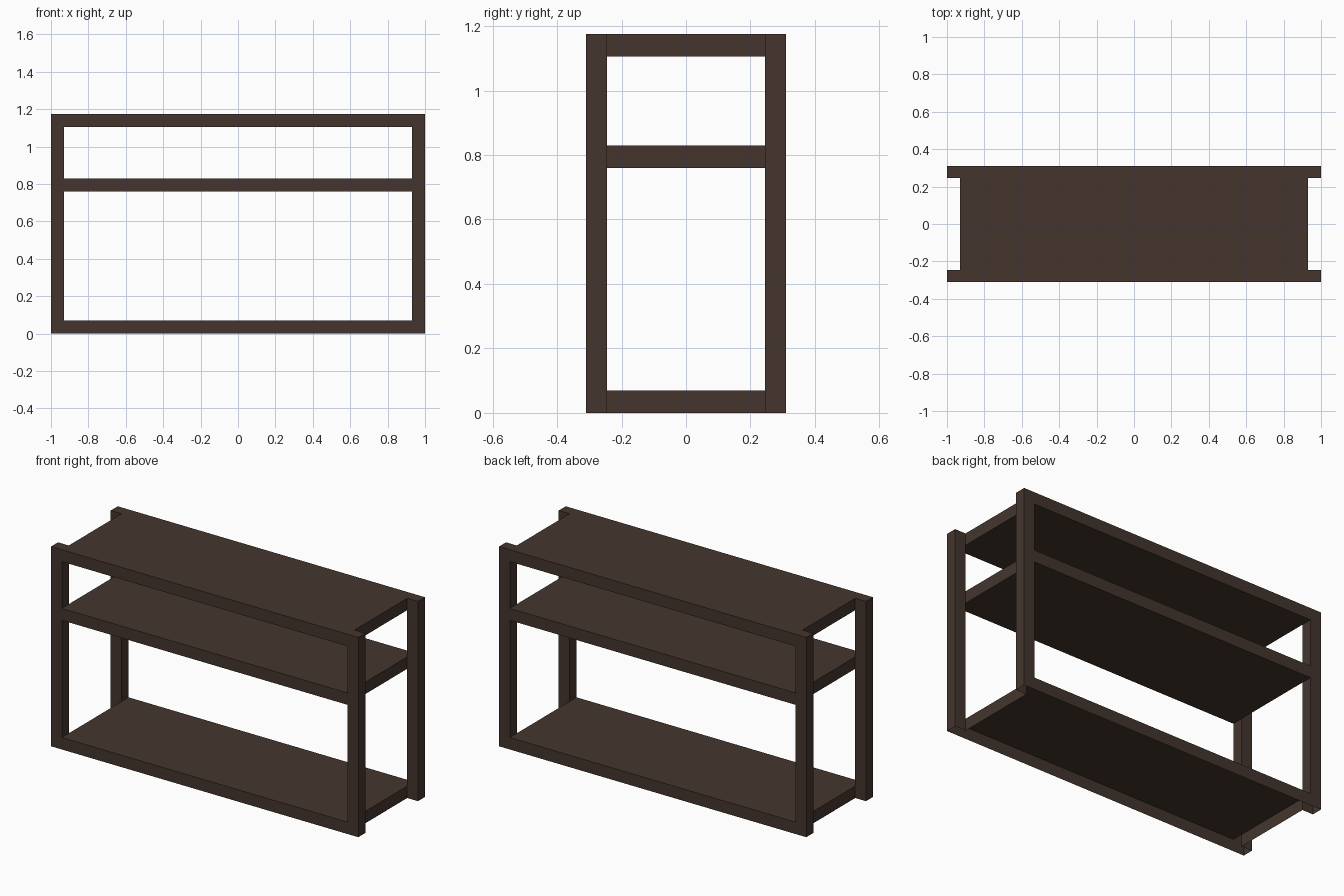
import bpy
import bmesh

if "Cube" in bpy.data.objects:
    bpy.data.objects.remove(bpy.data.objects["Cube"])

# Cut positions of the design grid: outer faces, post faces, shelf faces
XS = (-1.0, -0.93, 0.93, 1.0)
YS = (-0.31, -0.245, 0.245, 0.31)
ZS = (0.0, 0.07, 0.76, 0.83, 1.105, 1.175)

wood = bpy.data.materials.new("dark brown wood")
wood.diffuse_color = (0.058, 0.036, 0.027, 1.0)
wood.use_nodes = True
wood.node_tree.nodes["Principled BSDF"].inputs["Base Color"].default_value = wood.diffuse_color


def is_post(i, j, k):
    return i in (0, 2) and j in (0, 2) and 0 <= k <= 4


def is_shelf(i, j, k):
    return i == 1 and 0 <= j <= 2 and k in (0, 2, 4)


def solid(i, j, k):
    return is_post(i, j, k) or is_shelf(i, j, k)


def build(name, cells):
    """Skin a set of cells: no walls where parts join, underside left open."""
    bm = bmesh.new()
    for c in cells:
        for axis in range(3):
            for side in (0, 1):
                near = list(c)
                near[axis] += 2 * side - 1
                if solid(*near) or near[2] < 0:
                    continue
                u, v = (axis + 1) % 3, (axis + 2) % 3
                corners = []
                for du, dv in ((0, 0), (1, 0), (1, 1), (0, 1)):
                    p = list(c)
                    p[axis] += side
                    p[u] += du
                    p[v] += dv
                    corners.append(bm.verts.new((XS[p[0]], YS[p[1]], ZS[p[2]])))
                bm.faces.new(corners if side else corners[::-1])
    bmesh.ops.remove_doubles(bm, verts=bm.verts[:], dist=0.0001)
    mesh = bpy.data.meshes.new(name)
    bm.to_mesh(mesh)
    bm.free()
    mesh.materials.append(wood)
    bpy.context.collection.objects.link(bpy.data.objects.new(name, mesh))


# Corner posts
for i, side in ((0, "left"), (2, "right")):
    for j, end in ((0, "front"), (2, "back")):
        build(f"{end}_{side}_post", [(i, j, k) for k in range(5)])

# Shelves
for k, level in ((0, "bottom"), (2, "middle"), (4, "top")):
    build(f"{level}_shelf", [(1, j, k) for j in range(3)])
